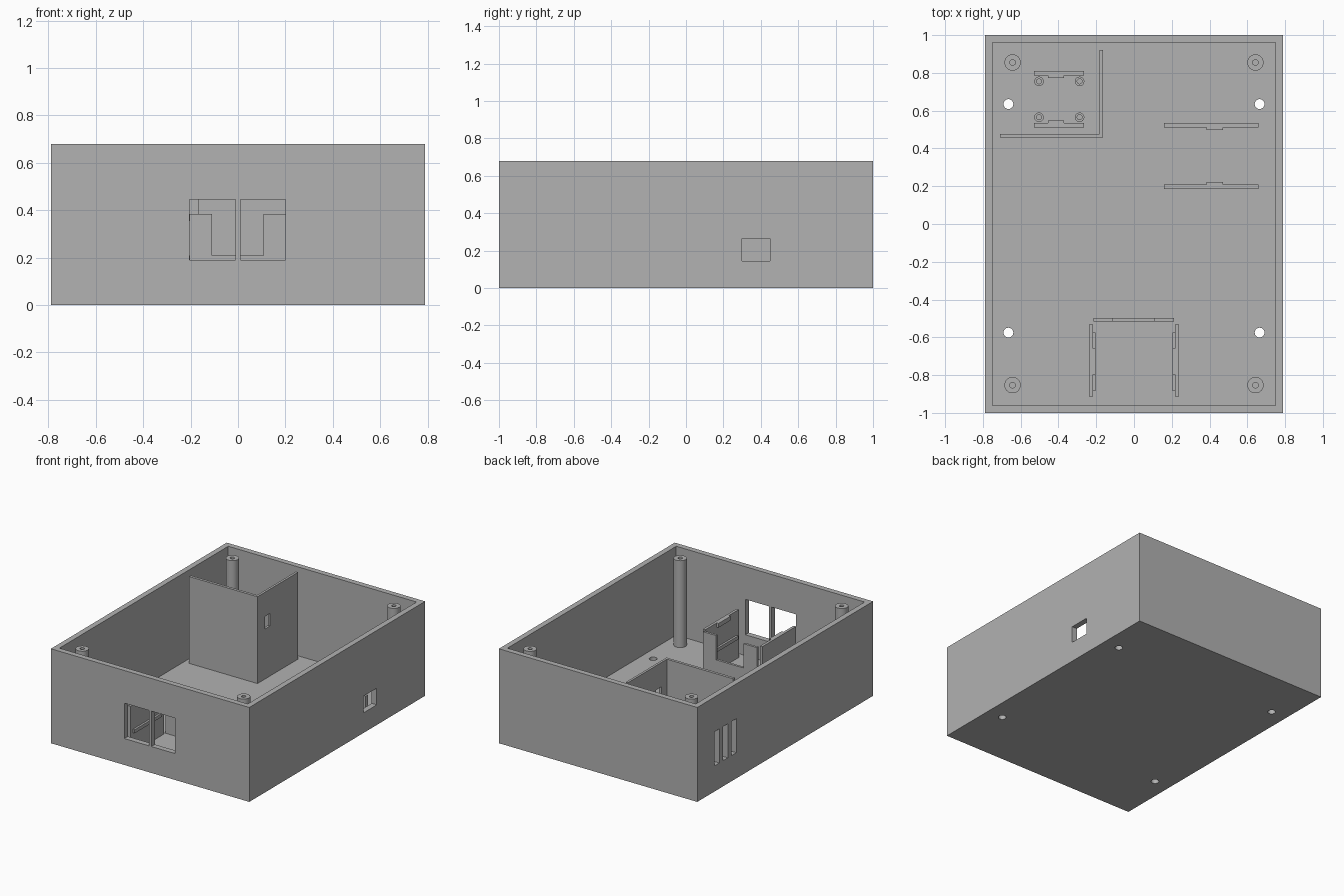
import bpy, bmesh
from math import tau
from mathutils import Vector

old = bpy.data.objects.get("Cube")
if old:
    bpy.data.objects.remove(old, do_unlink=True)

grey = bpy.data.materials.new("plain grey")
grey.use_nodes = True
colour = (0.445, 0.445, 0.445, 1)
grey.diffuse_color = colour
grey.node_tree.nodes["Principled BSDF"].inputs["Base Color"].default_value = colour

FLOOR, WALL, TOP, POST_TOP = 0.04, 0.04, 0.68, 0.665
HX, HY = 0.79, 1.0


def finish(name, bm):
    bmesh.ops.recalc_face_normals(bm, faces=bm.faces)
    mesh = bpy.data.meshes.new(name)
    bm.to_mesh(mesh)
    bm.free()
    mesh.materials.append(grey)
    ob = bpy.data.objects.new(name, mesh)
    bpy.context.collection.objects.link(ob)
    return ob


def box(name, xs, ys, zs):
    lo, hi = zip(sorted(xs), sorted(ys), sorted(zs))
    lo, hi = Vector(lo), Vector(hi)
    bm = bmesh.new()
    bmesh.ops.create_cube(bm, size=1)
    for v in bm.verts:
        v.co = (lo + hi) / 2 + v.co * (hi - lo)
    return finish(name, bm)


def cylinder(name, x, y, r, z0, z1):
    bm = bmesh.new()
    bmesh.ops.create_cone(bm, cap_ends=True, segments=32, radius1=r, radius2=r, depth=z1 - z0)
    bmesh.ops.translate(bm, verts=bm.verts, vec=(x, y, (z0 + z1) / 2))
    return finish(name, bm)


def screw_post(name, x, y, r, hole, top, depth):
    # turned profile with a blind pilot hole
    profile = [(r, FLOOR), (r, top), (hole, top), (hole, top - depth), (0, top - depth)]
    bm = bmesh.new()
    vs = [bm.verts.new((a, 0, z)) for a, z in profile]
    edges = [bm.edges.new(pair) for pair in zip(vs, vs[1:])]
    bmesh.ops.spin(bm, geom=vs + edges, cent=(0, 0, 0), axis=(0, 0, 1), angle=tau, steps=32)
    bmesh.ops.remove_doubles(bm, verts=bm.verts, dist=1e-5)
    bmesh.ops.translate(bm, verts=bm.verts, vec=(x, y, 0))
    ob = finish(name, bm)
    smooth(ob)
    return ob


def select(ob):
    bpy.ops.object.select_all(action='DESELECT')
    ob.select_set(True)
    bpy.context.view_layer.objects.active = ob


def smooth(ob):
    select(ob)
    bpy.ops.object.shade_smooth_by_angle()


def cut(ob, cutters):
    for c in cutters:
        c.hide_render = True
        mod = ob.modifiers.new("cut", 'BOOLEAN')
        mod.operation, mod.solver, mod.object = 'DIFFERENCE', 'EXACT', c
        select(ob)
        bpy.ops.object.modifier_apply(modifier=mod.name)
        bpy.data.objects.remove(c, do_unlink=True)


# Open case with its openings
case = box("case", (-HX, HX), (-HY, HY), (0, TOP))
through_front = (-HY - 0.1, -HY + 0.1)
cutters = [
    box("cavity", (WALL - HX, HX - WALL), (WALL - HY, HY - WALL), (FLOOR, 1)),
    box("front_opening", (-0.205, -0.01), through_front, (0.19, 0.445)),
    box("front_opening", (0.01, 0.2), through_front, (0.19, 0.445)),
    box("side_port", (HX - 0.1, HX + 0.1), (0.30, 0.45), (0.145, 0.265)),
]
for i in range(3):
    y = 0.778 - 0.097 * i
    cutters.append(box("vent", (-HX - 0.1, -HX + 0.1), (y - 0.028, y + 0.028), (0.185, 0.43)))
for x in (-0.665, 0.665):
    for y in (-0.575, 0.635):
        cutters.append(cylinder("floor_hole", x, y, 0.026, -0.1, 0.1))
cut(case, cutters)
smooth(case)

# Lid screw posts
for x in (-0.643, 0.643):
    for y in (-0.853, 0.855):
        screw_post("lid_post", x, y, 0.043, 0.015, POST_TOP, 0.2)

# Tall partition around the vented corner
box("partition_front", (-0.71, -0.165), (0.457, 0.477), (FLOOR, POST_TOP))
side = box("partition_side", (-0.182, -0.165), (0.477, 0.92), (FLOOR, POST_TOP))
cut(side, [box("cable_slot", (-0.3, 0), (0.54, 0.60), (0.40, 0.49))])

# Small board holder inside the partition
for y, s in ((0.66, 1), (0.66, -1)):
    box("small_rail", (-0.53, -0.265), (y + s * 0.125, y + s * 0.15), (FLOOR, 0.16))
    box("small_clip", (-0.455, -0.37), (y + s * 0.113, y + s * 0.135), (0.13, 0.155))
    for x in (-0.503, -0.288):
        screw_post("small_post", x, y + s * 0.095, 0.025, 0.013, 0.11, 0.06)

# Board rails beside the side port
for s in (1, -1):
    box("side_rail", (0.16, 0.66), (0.36 + s * 0.15, 0.36 + s * 0.174), (FLOOR, 0.15))
    box("side_clip", (0.385, 0.47), (0.36 + s * 0.137, 0.36 + s * 0.158), (0.12, 0.145))

# Cradle behind the front openings
for s in (1, -1):
    box("cradle_side", (s * 0.218, s * 0.237), (-0.912, -0.533), (FLOOR, 0.385))
    box("cradle_ledge", (s * 0.203, s * 0.22), (-0.885, -0.575), (0.185, 0.21))
    box("cradle_clip", (s * 0.203, s * 0.22), (-0.797, -0.66), (0.355, 0.385))
back = box("cradle_back", (-0.215, 0.212), (-0.515, -0.498), (FLOOR, 0.385))
cut(back, [box("back_notch", (-0.11, 0.108), (-0.6, -0.4), (0.21, 0.5))])
